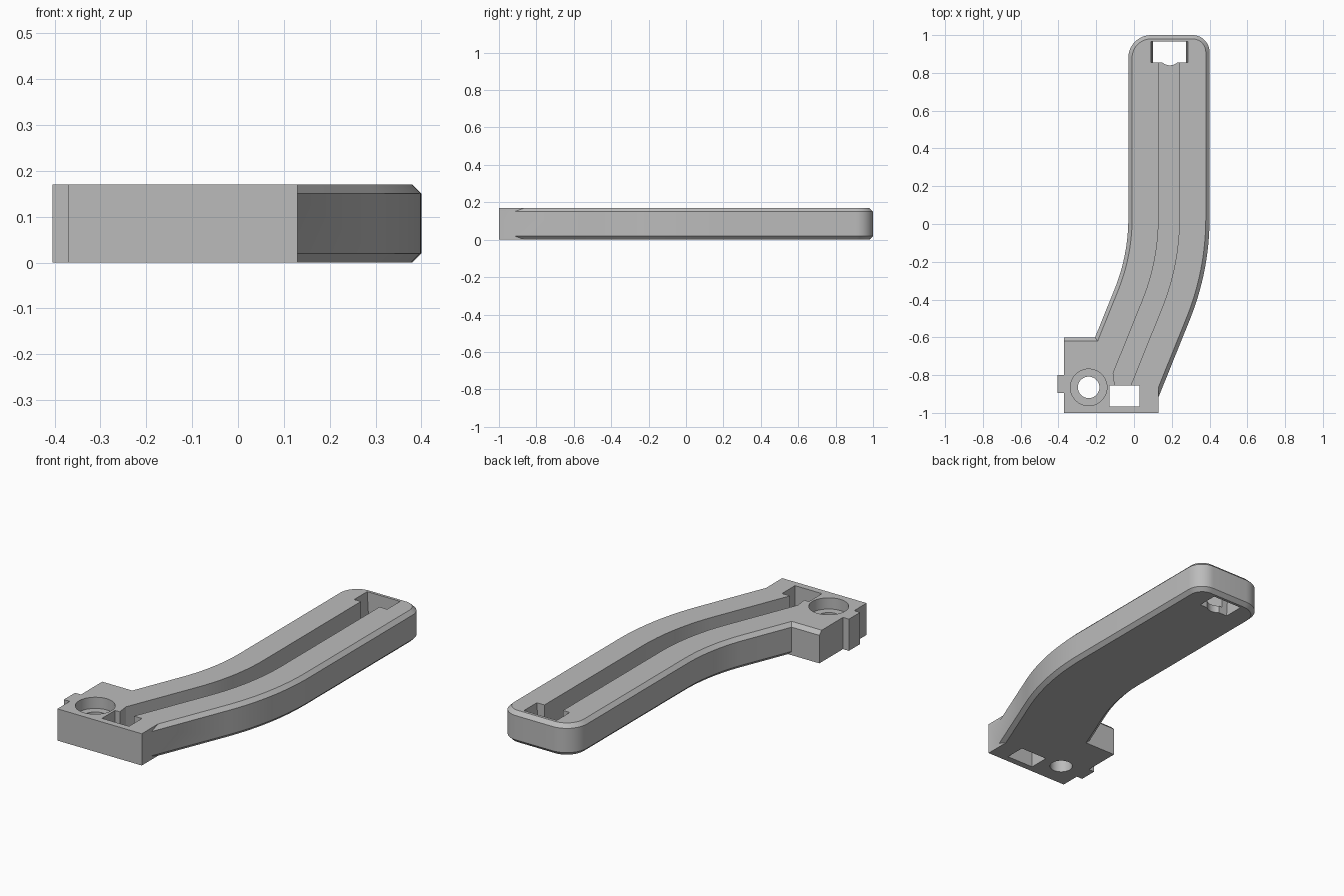
import bpy
import bmesh
from math import radians, sin, cos, tan, pi

cube = bpy.data.objects.get("Cube")
if cube:
    bpy.data.objects.remove(cube, do_unlink=True)

HEIGHT, CHAMFER = 0.17, 0.02
BEND, BEND_X, BEND_Y = radians(22), -1.03, 0.03

grey = bpy.data.materials.new("plain grey")
grey.use_nodes = True
grey.diffuse_color = (0.5, 0.5, 0.5, 1)
grey.node_tree.nodes["Principled BSDF"].inputs["Base Color"].default_value = (0.5, 0.5, 0.5, 1)


def loft(name, layers):
    """Solid through stacked outlines, each given as (points, z)."""
    bm = bmesh.new()
    rings = [[bm.verts.new((x, y, z)) for x, y in pts] for pts, z in layers]
    n = len(rings[0])
    for low, high in zip(rings, rings[1:]):
        for i in range(n):
            j = (i + 1) % n
            bm.faces.new((low[i], low[j], high[j], high[i]))
    bm.faces.new(rings[0][::-1])
    bm.faces.new(rings[-1])
    bmesh.ops.recalc_face_normals(bm, faces=bm.faces)
    mesh = bpy.data.meshes.new(name)
    bm.to_mesh(mesh)
    bm.free()
    mesh.materials.append(grey)
    obj = bpy.data.objects.new(name, mesh)
    bpy.context.collection.objects.link(obj)
    return obj


def arc(cx, cy, r, start, end, steps):
    return [(cx + r * cos(start + (end - start) * i / steps),
             cy + r * sin(start + (end - start) * i / steps)) for i in range(steps + 1)]


def rect(x0, x1, y0, y1):
    return [(x0, y0), (x1, y0), (x1, y1), (x0, y1)]


def circle(x, y, r):
    return arc(x, y, r, 0, 2 * pi, 48)[:-1]


def bent_edge(r, y_end):
    """Edge running down the arm: around the bend, then straight to y_end."""
    pts = arc(BEND_X, BEND_Y, r, 0, -BEND, 16)
    x, y = pts[-1]
    return pts + [(x + (y_end - y) * tan(BEND), y_end)]


def arm_outline(d):
    """Arm outline inset by d, with rounded far corners."""
    left = bent_edge(1.0 + d, -0.86)
    right = bent_edge(1.43 - d, -0.95)
    tip = arc(0.31, 0.91, 0.09 - d, 0, pi / 2, 12) + arc(0.09, 0.88, 0.12 - d, pi / 2, pi, 12)
    return tip + left + right[::-1]


def combine(target, other, operation):
    mod = target.modifiers.new(operation.lower(), "BOOLEAN")
    mod.operation, mod.solver, mod.object = operation, "EXACT", other
    bpy.ops.object.select_all(action="DESELECT")
    target.select_set(True)
    bpy.context.view_layer.objects.active = target
    bpy.ops.object.modifier_apply(modifier=mod.name)
    bpy.data.objects.remove(other, do_unlink=True)


# Bent arm with chamfered rims
body = loft("bent_handle", [(arm_outline(CHAMFER), 0), (arm_outline(0), CHAMFER),
                            (arm_outline(0), HEIGHT - CHAMFER), (arm_outline(CHAMFER), HEIGHT)])

# Mounting block with a chamfered upper back edge, and its side tab
block = rect(-0.37, 0.13, -1.0, -0.6)
block_top = rect(-0.37, 0.13, -1.0, -0.6 - CHAMFER)
combine(body, loft("mounting_block", [(block, 0), (block, HEIGHT - CHAMFER), (block_top, HEIGHT)]), "UNION")
tab = rect(-0.405, -0.36, -0.895, -0.8)
combine(body, loft("side_tab", [(tab, 0), (tab, HEIGHT)]), "UNION")

# Channel following the bend, closed underneath
channel = ([(0.24, 0.87), (0.13, 0.87)] + bent_edge(1.16, -0.79) + [(-0.1, -0.87)]
           + bent_edge(1.27, -0.87)[::-1])
far_window = rect(0.1, 0.275, 0.855, 0.965)
far_window_top = rect(0.09, 0.285, 0.855, 0.965)
near_window = rect(-0.13, 0.03, -0.965, -0.855)
notch = circle(0.19, 0.9, 0.06)
bore = circle(-0.24, -0.865, 0.057)
counterbore = circle(-0.24, -0.865, 0.097)

# Channel, windows and stepped bolt hole
cuts = {
    "channel_cut": [(channel, 0.04), (channel, 0.3)],
    "far_window_cut": [(far_window, -0.1), (far_window, 0), (far_window_top, HEIGHT), (far_window_top, 0.3)],
    "near_window_cut": [(near_window, -0.1), (near_window, 0.3)],
    "notch_cut": [(notch, -0.1), (notch, 0.3)],
    "bore_cut": [(bore, -0.1), (bore, 0.3)],
    "counterbore_cut": [(counterbore, 0.11), (counterbore, 0.3)],
}
for name, layers in cuts.items():
    combine(body, loft(name, layers), "DIFFERENCE")

body.select_set(True)
bpy.context.view_layer.objects.active = body
bpy.ops.object.shade_smooth_by_angle(angle=radians(25))
